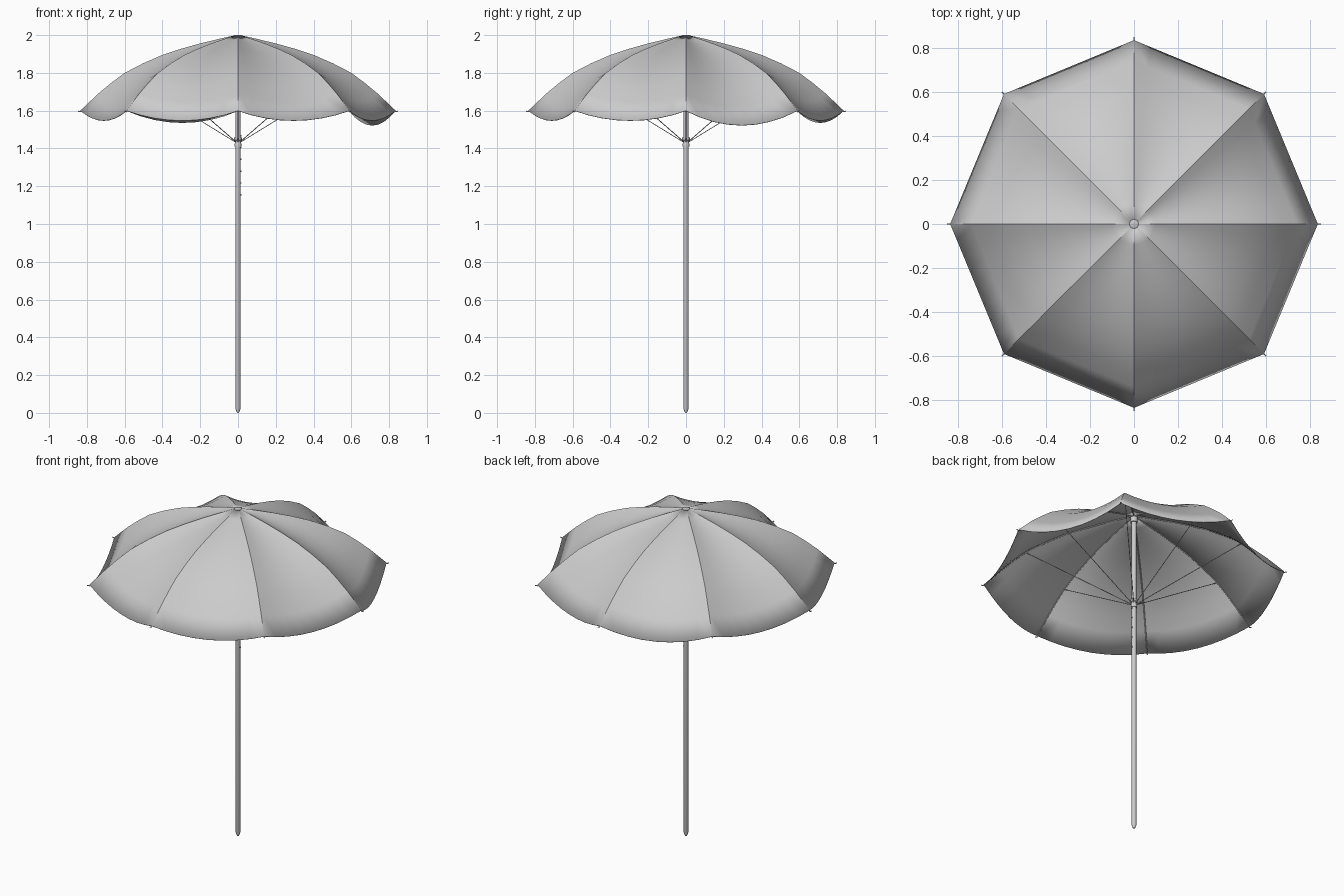
import bpy, bmesh, math
from mathutils import Vector

cube = bpy.data.objects.get("Cube")
if cube:
    bpy.data.objects.remove(cube, do_unlink=True)


def make_material(name, rgb):
    mat = bpy.data.materials.new(name)
    mat.use_nodes = True
    mat.diffuse_color = (*rgb, 1)
    mat.node_tree.nodes["Principled BSDF"].inputs["Base Color"].default_value = (*rgb, 1)
    return mat


GREY = make_material("light grey", (0.6, 0.6, 0.6))


def finish(bm, name, angle=35):
    mesh = bpy.data.meshes.new(name)
    bm.to_mesh(mesh)
    bm.free()
    mesh.materials.append(GREY)
    obj = bpy.data.objects.new(name, mesh)
    bpy.context.collection.objects.link(obj)
    bpy.ops.object.select_all(action='DESELECT')
    obj.select_set(True)
    bpy.context.view_layer.objects.active = obj
    bpy.ops.object.shade_smooth_by_angle(angle=math.radians(angle))
    return obj


def lathe(name, profile, sides=16):
    """Spin a (radius, height) profile round the z axis."""
    bm = bmesh.new()
    verts = [bm.verts.new((r, 0, z)) for r, z in profile]
    edges = [bm.edges.new(pair) for pair in zip(verts, verts[1:])]
    bmesh.ops.spin(bm, geom=verts + edges, cent=(0, 0, 0), axis=(0, 0, 1),
                   angle=math.tau, steps=sides)
    bmesh.ops.remove_doubles(bm, verts=bm.verts, dist=0.0002)
    bmesh.ops.recalc_face_normals(bm, faces=bm.faces)
    return finish(bm, name)


def wire(name, points, radius):
    """Thin round wire through the given points."""
    curve = bpy.data.curves.new(name, 'CURVE')
    curve.dimensions = '3D'
    curve.bevel_depth = radius
    curve.bevel_resolution = 1
    curve.use_fill_caps = True
    spline = curve.splines.new('POLY')
    spline.points.add(len(points) - 1)
    for target, p in zip(spline.points, points):
        target.co = (*p, 1)
    curve.materials.append(GREY)
    obj = bpy.data.objects.new(name, curve)
    bpy.context.collection.objects.link(obj)


def polar(r, z, i):
    a = i * math.tau / PANELS
    return Vector((r * math.cos(a), r * math.sin(a), z))


# Canopy: eight panels sagging between curved ribs
PANELS, STEPS = 8, 8
RIB = [(0.02, 1.998), (0.1, 1.98), (0.2, 1.956), (0.3, 1.928), (0.4, 1.895),
       (0.5, 1.852), (0.6, 1.8), (0.67, 1.748), (0.74, 1.69), (0.835, 1.6)]
HEM_SAG = {0: 0.077, 2: 0.063}

bm = bmesh.new()
rings = []
for r, z in RIB:
    ring = []
    for i in range(PANELS):
        a, b = polar(r, z, i), polar(r, z, i + 1)
        for s in range(STEPS):
            t = s / STEPS
            p = a.lerp(b, t)
            p.z -= HEM_SAG.get(i, 0.052) * 4 * t * (1 - t) * r / RIB[-1][0]
            ring.append(bm.verts.new(p))
    rings.append(ring)
count = PANELS * STEPS
for inner, outer in zip(rings, rings[1:]):
    for k in range(count):
        n = (k + 1) % count
        bm.faces.new((inner[k], outer[k], outer[n], inner[n]))
canopy = finish(bm, "canopy", 20)
cloth = canopy.modifiers.new("cloth", 'SOLIDIFY')
cloth.thickness = 0.003
cloth.offset = -1

# Ribs under the creases with small tips, and struts to the runner
for i in range(PANELS):
    path = [polar(r, z - 0.006, i) for r, z in RIB]
    path.append(polar(0.848, 1.598, i))
    wire(f"rib_{i + 1}", path, 0.003)
    wire(f"strut_{i + 1}", [polar(0.016, 1.435, i), polar(0.6, 1.793, i)], 0.0022)

# Pole with tapered foot, top cap, hub and sliding runner
lathe("pole", [(0, 0), (0.006, 0.002), (0.0135, 0.022), (0.0135, 1.99), (0, 1.99)])
lathe("top_cap", [(0, 1.988), (0.021, 1.988), (0.021, 1.998), (0.018, 2), (0, 2)], 24)
lathe("top_hub", [(0.013, 1.955), (0.02, 1.955), (0.02, 1.985), (0.013, 1.985)])
lathe("runner", [(0.013, 1.41), (0.018, 1.41), (0.018, 1.425), (0.016, 1.43),
                 (0.016, 1.442), (0.02, 1.446), (0.02, 1.458), (0.013, 1.458)])

# Height adjustment pins along one side of the pole
for k in range(6):
    z = 1.155 + 0.0625 * k
    wire(f"pin_{k + 1}", [(0.01, 0, z), (0.018, 0, z)], 0.004)
